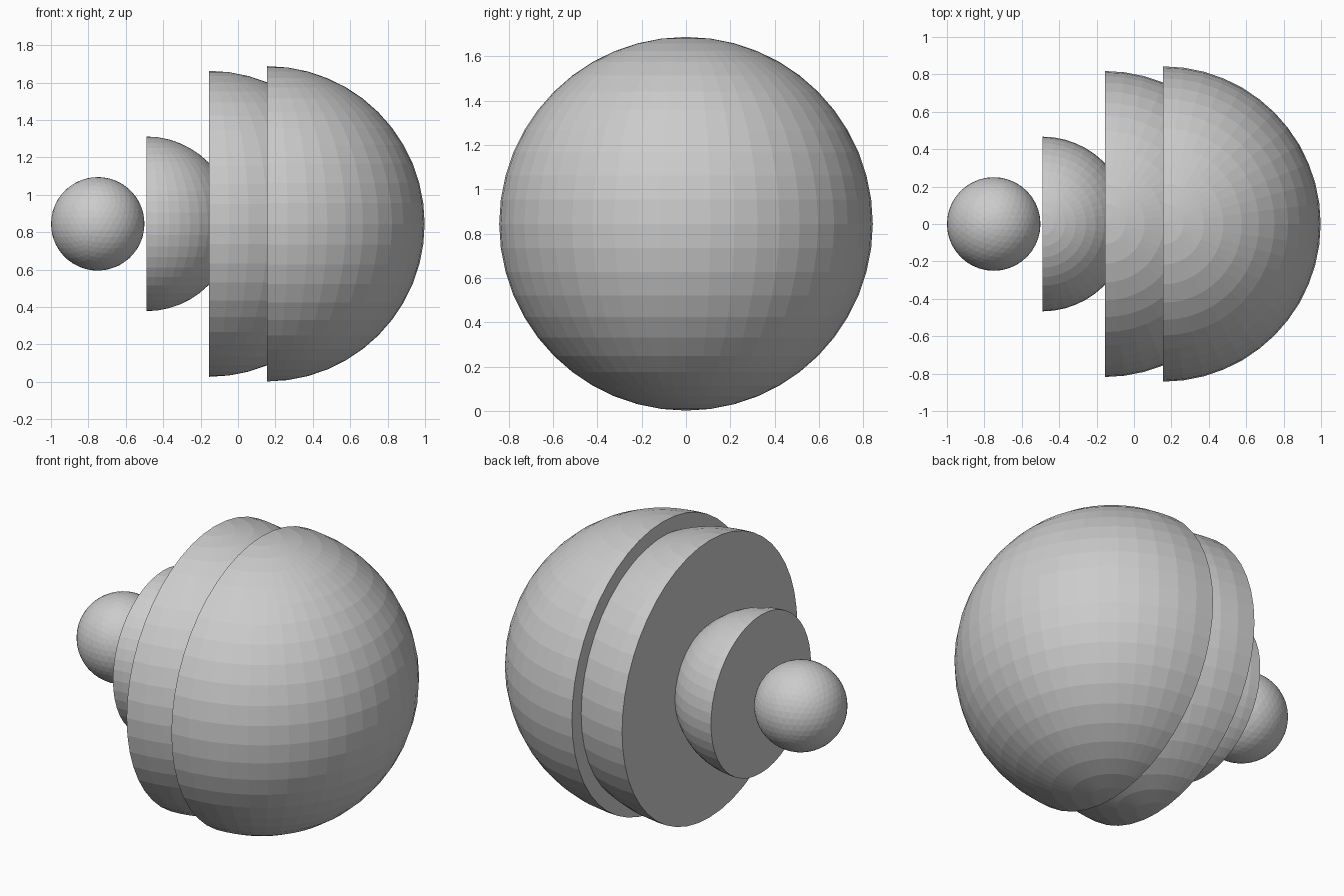
import bpy, bmesh

if "Cube" in bpy.data.objects:
    bpy.data.objects.remove(bpy.data.objects["Cube"])

CZ = 0.845  # height of the common axis


def add_object(name, bm, x):
    bmesh.ops.recalc_face_normals(bm, faces=bm.faces)
    mesh = bpy.data.meshes.new(name)
    bm.to_mesh(mesh)
    bm.free()
    obj = bpy.data.objects.new(name, mesh)
    obj.location = (x, 0, CZ)
    bpy.context.collection.objects.link(obj)
    return obj


def half_shell(name, x, outer, inner):
    """Hollow hemisphere bulging to +x, with a flat ring rim at x."""
    bm = bmesh.new()
    for r in (outer, inner):
        bmesh.ops.create_uvsphere(bm, u_segments=48, v_segments=24, radius=r)
    geom = bm.verts[:] + bm.edges[:] + bm.faces[:]
    bmesh.ops.bisect_plane(bm, geom=geom, dist=1e-5, plane_co=(0, 0, 0),
                           plane_no=(1, 0, 0), clear_inner=True)
    # Remove leftovers lying in the cut plane, then close the rim
    loose = [e for e in bm.edges if not e.link_faces]
    bmesh.ops.delete(bm, geom=loose, context='EDGES')
    rim = [e for e in bm.edges if e.is_boundary]
    bmesh.ops.bridge_loops(bm, edges=rim)
    return add_object(name, bm, x)


# Nested half shells, pulled apart along x
half_shell("outer_shell", 0.155, 0.843, 0.822)
half_shell("thick_middle_shell", -0.155, 0.818, 0.467)
half_shell("small_inner_shell", -0.49, 0.467, 0.255)

# Solid ball at the centre of the nest
bm = bmesh.new()
bmesh.ops.create_icosphere(bm, subdivisions=4, radius=0.25)
add_object("core_ball", bm, -0.75)
